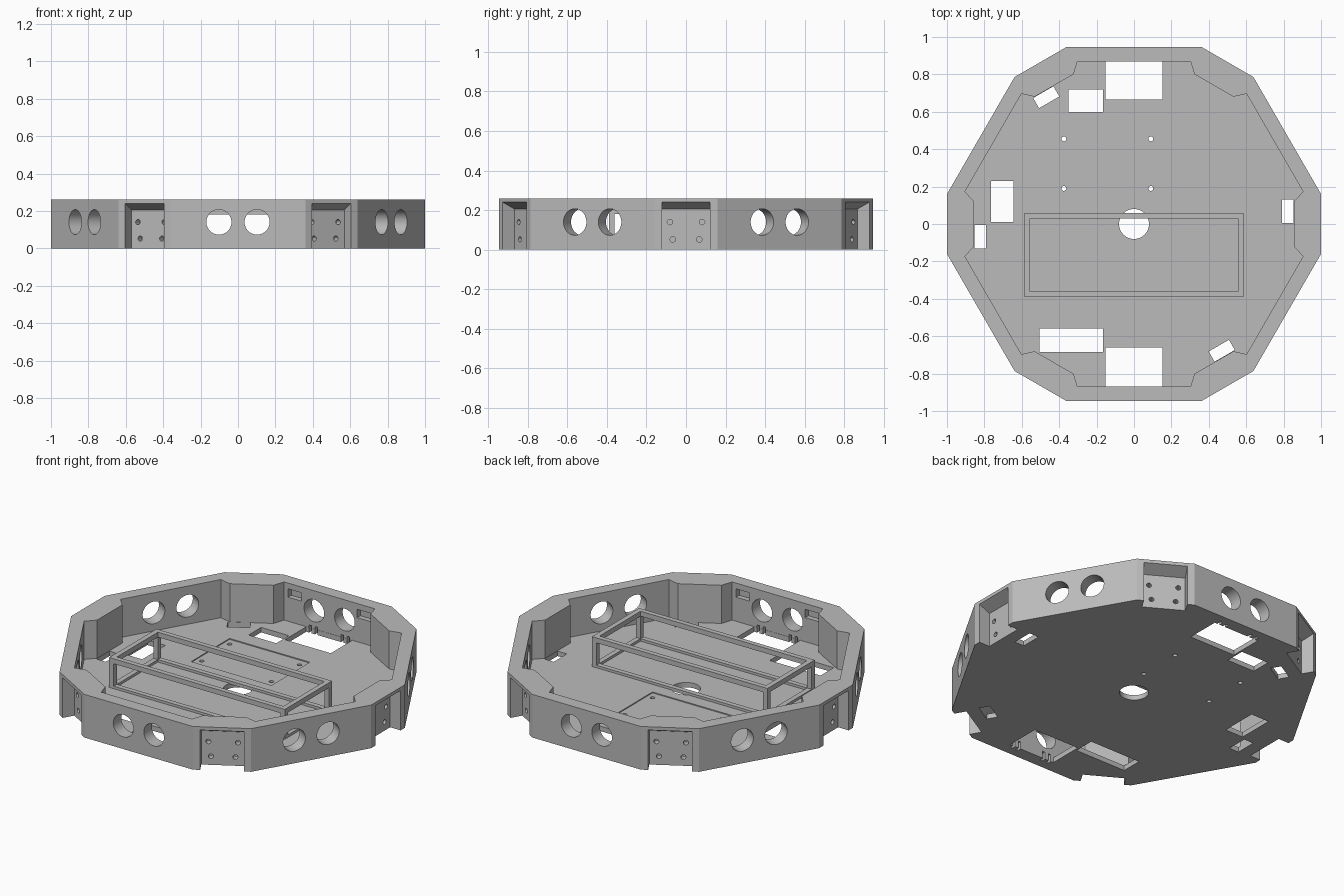
import bpy, bmesh
from math import radians, pi
from mathutils import Matrix, Vector

cube = bpy.data.objects.get("Cube")
if cube:
    bpy.data.objects.remove(cube, do_unlink=True)

grey = bpy.data.materials.new("plain_grey")
grey.use_nodes = True
grey.diffuse_color = (0.5, 0.5, 0.5, 1)
grey.node_tree.nodes["Principled BSDF"].inputs["Base Color"].default_value = (0.5, 0.5, 0.5, 1)

HEIGHT, FLOOR, WALL = 0.26, 0.03, 0.87
CORNERS = [radians(60 * i) for i in range(6)]
SIDES = [a + radians(30) for a in CORNERS]


def turn(angle):
    return Matrix.Rotation(angle, 4, 'Z')


def add_prism(bm, points, depth):
    """Extrude a closed outline of 3D points along the depth vector."""
    face = bm.faces.new([bm.verts.new(p) for p in points])
    new = bmesh.ops.extrude_face_region(bm, geom=[face])["geom"]
    bmesh.ops.translate(bm, verts=[v for v in new if isinstance(v, bmesh.types.BMVert)], vec=depth)


def add_box(bm, x0, x1, y0, y1, z0, z1, angle=0):
    m = turn(angle)
    pts = [(x0, y0, z0), (x1, y0, z0), (x1, y1, z0), (x0, y1, z0)]
    add_prism(bm, [m @ Vector(p) for p in pts], Vector((0, 0, z1 - z0)))


def add_cylinder(bm, radius, length, matrix, segments=48):
    bmesh.ops.create_cone(bm, cap_ends=True, segments=segments, radius1=radius,
                          radius2=radius, depth=length, matrix=matrix)


def add_radial_hole(bm, angle, r, t, z, radius, length, segments=48):
    m = turn(angle) @ Matrix.Translation((r, t, z)) @ Matrix.Rotation(pi / 2, 4, 'Y')
    add_cylinder(bm, radius, length, m, segments)


def ring(profile, z):
    """Repeat corner points around the six corners."""
    return [turn(a) @ Vector((r, t, z)) for a in CORNERS for r, t in profile]


def finish(name, bm):
    bmesh.ops.recalc_face_normals(bm, faces=bm.faces)
    mesh = bpy.data.meshes.new(name)
    bm.to_mesh(mesh)
    bm.free()
    obj = bpy.data.objects.new(name, mesh)
    bpy.context.collection.objects.link(obj)
    mesh.materials.append(grey)
    return obj


def cut(body, bm):
    """Subtract a group of separate solids, then discard the cutter."""
    tool = finish("cutter", bm)
    mod = body.modifiers.new("cut", 'BOOLEAN')
    mod.operation, mod.solver, mod.object = 'DIFFERENCE', 'EXACT', tool
    bpy.context.view_layer.update()
    result = bpy.data.meshes.new_from_object(body.evaluated_get(bpy.context.evaluated_depsgraph_get()))
    body.modifiers.remove(mod)
    body.data = result
    bpy.data.objects.remove(tool, do_unlink=True)


# Outer shell
bm = bmesh.new()
add_prism(bm, ring([(1, -0.16), (1, 0.16)], 0), Vector((0, 0, HEIGHT)))
tray = finish("chassis_tray", bm)

# Hollow interior with bumps behind the corner pockets
bm = bmesh.new()
add_prism(bm, ring([(0.904, -0.173), (0.855, -0.12), (0.855, 0.12), (0.904, 0.173)], FLOOR),
          Vector((0, 0, 0.4)))
cut(tray, bm)

# Corner pockets with sloping ceilings
bm = bmesh.new()
for a in CORNERS:
    outline = [(0.93, -0.05), (1.05, -0.05), (1.05, 0.265), (0.93, 0.205)]
    add_prism(bm, [turn(a) @ Vector((r, -0.12, z)) for r, z in outline],
              turn(a) @ Vector((0, 0.24, 0)))
cut(tray, bm)

# Paired round wall openings and blind screw holes in the pockets
bm = bmesh.new()
for a in SIDES:
    for t in (-0.102, 0.102):
        add_radial_hole(bm, a, 0.91, t, 0.14, 0.067, 0.2)
for a in CORNERS:
    for s in (-1, 1):
        add_radial_hole(bm, a, 0.93, s * 0.081, 0.14, 0.014, 0.08, 20)
        add_radial_hole(bm, a, 0.93, s * 0.067, 0.052, 0.014, 0.08, 20)
cut(tray, bm)

# Shallow seat for the circuit board
bm = bmesh.new()
add_box(bm, -0.41, 0.125, 0.14, 0.505, FLOOR - 0.006, 0.1)
cut(tray, bm)

# Floor openings, cable slots and board screw holes
bm = bmesh.new()
for x0, x1, y0, y1 in [(-0.153, 0.153, 0.665, 0.868), (-0.153, 0.153, -0.868, -0.66),
                       (-0.35, -0.165, 0.6, 0.72), (-0.765, -0.645, 0.01, 0.23),
                       (-0.505, -0.165, -0.685, -0.56)]:
    add_box(bm, x0, x1, y0, y1, -0.1, 0.06)
for deg in (0, 120, 180, 300):
    add_box(bm, 0.79, 0.853, 0.005, 0.13, -0.1, 0.06, radians(deg))
add_cylinder(bm, 0.08, 0.3, Matrix.Identity(4))
for x in (-0.375, 0.09):
    for y in (0.19, 0.455):
        add_cylinder(bm, 0.013, 0.3, Matrix.Translation((x, y, 0)), 20)
cut(tray, bm)

# Recesses and tie slits inside the front and back walls
bm = bmesh.new()
for a in (pi / 2, -pi / 2):
    for s in (-1, 1):
        c = s * 0.23
        add_box(bm, 0.84, 0.9, c - 0.045, c + 0.045, 0.175, 0.225, a)
        for d in (-0.02, 0.02):
            c = s * 0.107 + d
            add_box(bm, 0.85, 0.895, c - 0.008, c + 0.008, -0.05, 0.045, a)
cut(tray, bm)

# Battery cage: rails and corner posts
X, Y0, Y1, T, TOP = 0.585, -0.39, 0.06, 0.03, 0.21
bm = bmesh.new()
for z0, z1 in ((FLOOR - 0.005, FLOOR + 0.015), (TOP - T, TOP)):
    for y in (Y0, Y1 - T):
        add_box(bm, -X, X, y, y + T, z0, z1)
    for x in (-X, X - T):
        add_box(bm, x, x + T, Y0 + T, Y1 - T, z0, z1)
for x in (-X, X - T):
    for y in (Y0, Y1 - T):
        add_box(bm, x, x + T, y, y + T, FLOOR + 0.015, TOP - T)
finish("battery_cage", bm)

# Smooth the round holes, keep the corners crisp
bpy.ops.object.select_all(action='DESELECT')
tray.select_set(True)
bpy.context.view_layer.objects.active = tray
bpy.ops.object.shade_smooth_by_angle(angle=radians(20))
